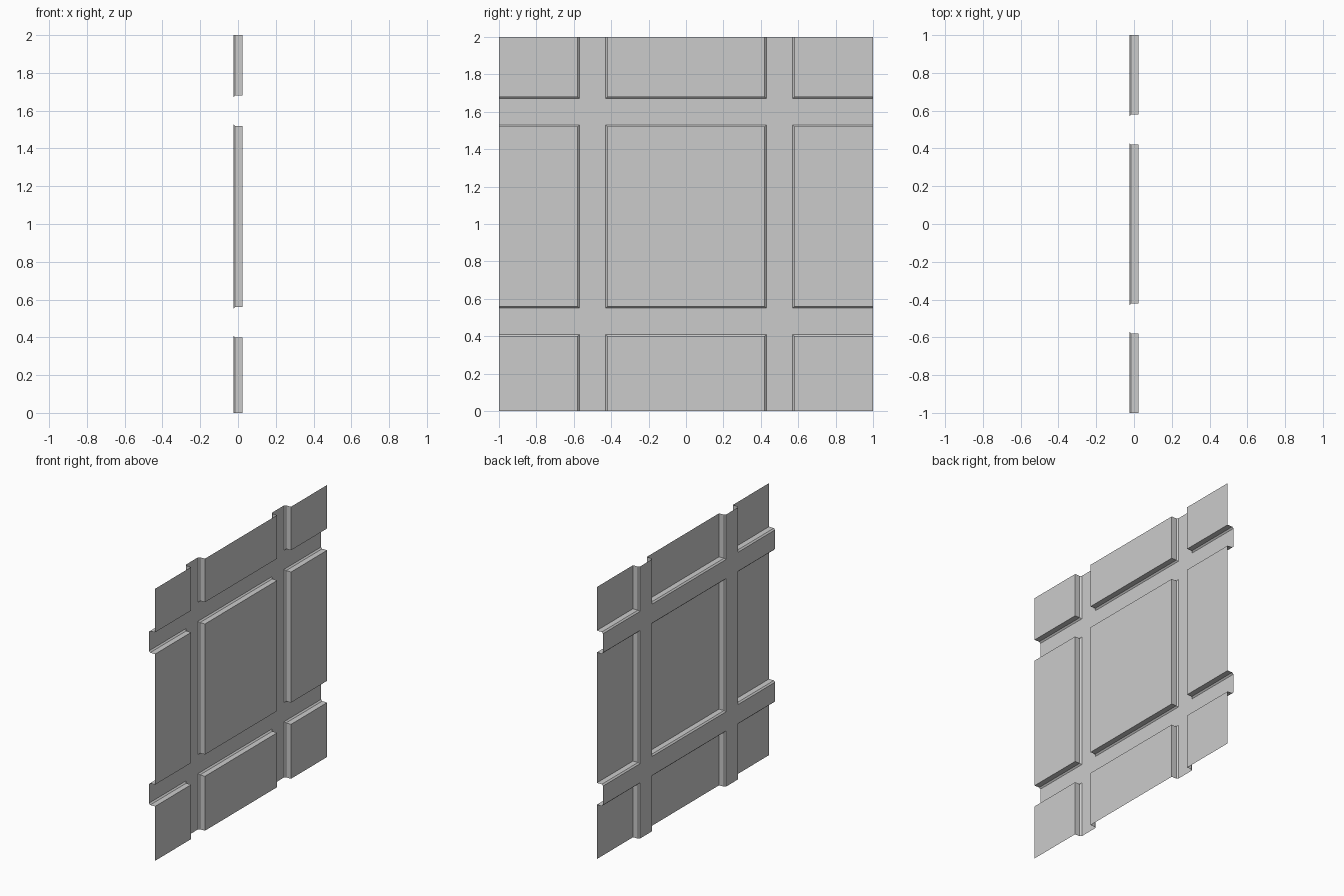
import bpy, bmesh

if "Cube" in bpy.data.objects:
    bpy.data.objects.remove(bpy.data.objects["Cube"])

BACK, STEP, FRONT = -0.025, -0.015, 0.025   # groove floor, chamfer top, panel face
LIP = 0.01                                  # chamfer width
Y = [-1, -0.57, -0.43, 0.43, 0.57, 1]       # grid lines at groove floor
Z = [0, 0.41, 0.55, 1.53, 1.67, 2]

bm = bmesh.new()


def ring(i, j, x, inset):
    """Rectangle of a grid cell, inset everywhere except on the sheet's outer border."""
    y0 = Y[i] + (inset if i > 0 else 0)
    y1 = Y[i + 1] - (inset if i < 4 else 0)
    z0 = Z[j] + (inset if j > 0 else 0)
    z1 = Z[j + 1] - (inset if j < 4 else 0)
    return [bm.verts.new((x, y, z)) for y, z in ((y0, z0), (y1, z0), (y1, z1), (y0, z1))]


def walls(a, b, i, j):
    """Join two rings on the sides that border a groove."""
    inner = (j > 0, i < 4, j < 4, i > 0)
    for k in range(4):
        if inner[k]:
            n = (k + 1) % 4
            bm.faces.new((a[k], a[n], b[n], b[k]))


for i in range(5):
    for j in range(5):
        if i % 2 == 0 and j % 2 == 0:
            # raised panel: chamfer, straight wall, flat face
            base = ring(i, j, BACK, 0)
            step = ring(i, j, STEP, LIP)
            face = ring(i, j, FRONT, LIP)
            walls(base, step, i, j)
            walls(step, face, i, j)
            bm.faces.new(face)
        else:
            # groove floor
            bm.faces.new(ring(i, j, BACK, 0))

bmesh.ops.remove_doubles(bm, verts=bm.verts, dist=1e-4)
loose = [v for v in bm.verts if not v.link_faces]
bmesh.ops.delete(bm, geom=loose, context='VERTS')

mesh = bpy.data.meshes.new("panelled_wall_sheet")
bm.to_mesh(mesh)
bm.free()
wall = bpy.data.objects.new("panelled_wall_sheet", mesh)
bpy.context.collection.objects.link(wall)
